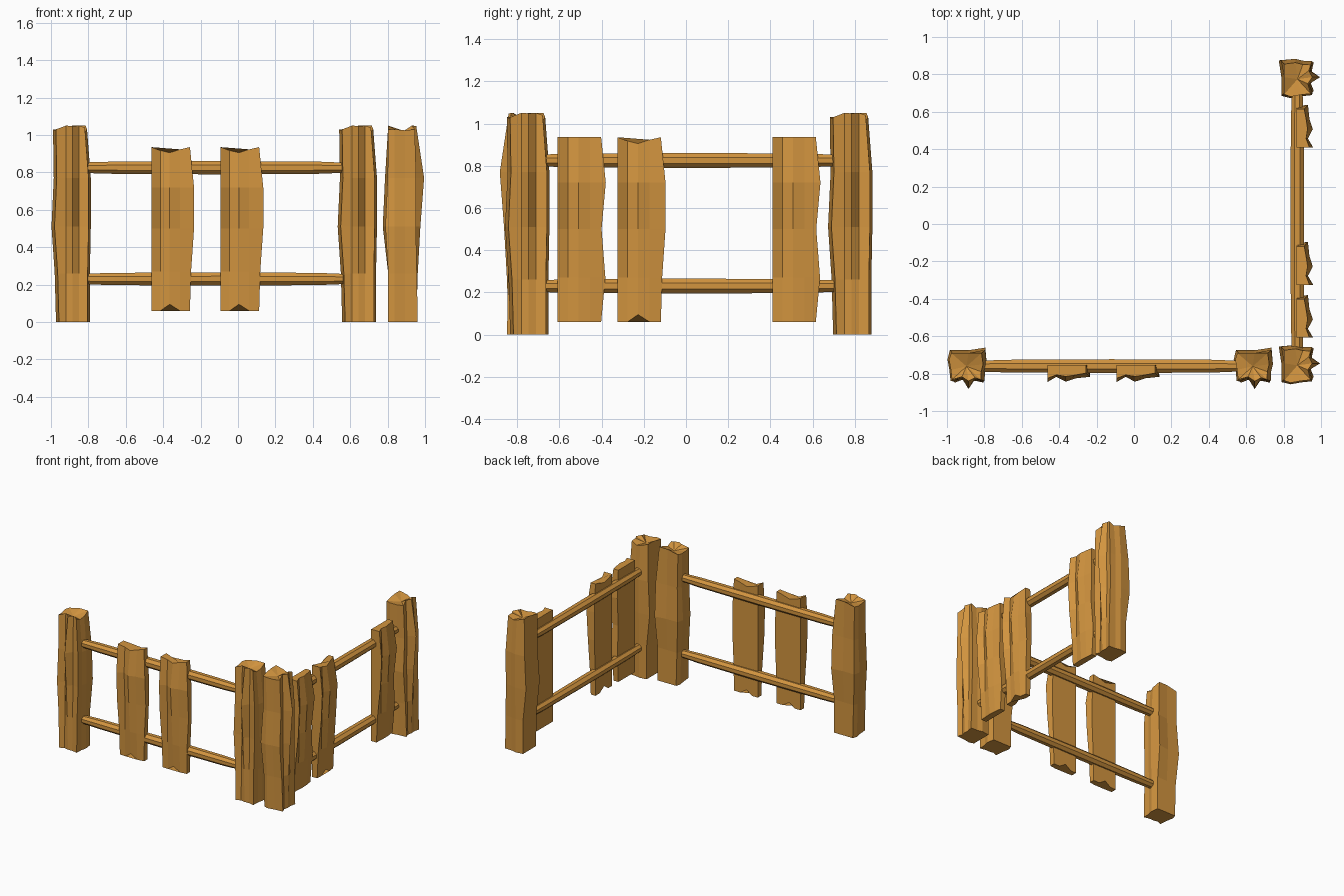
import bpy, bmesh, math
from mathutils import Matrix

if "Cube" in bpy.data.objects:
    bpy.data.objects.remove(bpy.data.objects["Cube"])

wood = bpy.data.materials.new("wood")
wood.diffuse_color = (0.65, 0.30, 0.05, 1)
wood.use_nodes = True
wood.node_tree.nodes["Principled BSDF"].inputs["Base Color"].default_value = wood.diffuse_color

# The side section is the front section turned a quarter and shifted
FRONT = Matrix.Identity(4)
SIDE = Matrix.Translation((0.113, 0.14, 0)) @ Matrix.Rotation(math.pi / 2, 4, 'Z')


def loft(name, rings, frame, dip=0.0):
    """Skin closed rings of points; the cap centres sink inwards by dip."""
    bm = bmesh.new()
    rows = [[bm.verts.new(p) for p in ring] for ring in rings]
    n = len(rows[0])
    for a, b in zip(rows, rows[1:]):
        for i in range(n):
            j = (i + 1) % n
            bm.faces.new((a[i], a[j], b[j], b[i]))
    top = bm.faces.new(rows[-1])
    bm.faces.new(rows[0][::-1])
    if dip:
        c = bmesh.ops.poke(bm, faces=[top])['verts'][0]
        c.co.z = min(v.co.z for v in rows[-1]) - dip
    bmesh.ops.recalc_face_normals(bm, faces=bm.faces)
    bm.transform(frame)
    me = bpy.data.meshes.new(name)
    bm.to_mesh(me)
    bm.free()
    me.materials.append(wood)
    ob = bpy.data.objects.new(name, me)
    bpy.context.collection.objects.link(ob)


# Split timber post: level height, left, right, back, middle depth, groove depth
POST = [(0.00, -.088, .093, .000, .150, .148),
        (0.26, -.095, .093, .000, .158, .143),
        (0.51, -.112, .098, -.015, .172, .138),
        (0.77, -.100, .098, -.003, .192, .140),
        (1.03, -.104, .078, .000, .150, .132)]
CROWN = [0, 0, -.005, 0, .02, .018, .02, .01, -.012, .0, .02, .02]


def post(name, x, frame):
    rings = []
    for k, (z, l, r, b, m, g) in enumerate(POST):
        ring = [(l + .012, b), (l, .035), (l + .010, .09), (l + .016, g + .01),
                (-.035, g - .005), (.0, m), (.035, g), (r - .012, g + .01),
                (r - .01, .10), (r, .06), (r - .008, b - (.014 if k in (2, 3) else 0)),
                (0, b)]
        rings.append([(x + u, -.69 - d, z + (CROWN[i] if k == 4 else 0))
                      for i, (u, d) in enumerate(ring)])
    loft(name, rings, frame, dip=.005)


# Rough plank: front depths across five columns at each level
COLUMNS = [-.103, -.055, -.005, .05, .103]
DEPTHS = [[.045, .047, .050, .047, .040],
          [.055, .050, .062, .058, .045],
          [.080, .052, .075, .062, .050],
          [.090, .062, .088, .070, .062],
          [.070, .052, .060, .052, .042]]
HEIGHTS = [.06, .27, .50, .72, .935]
EDGE = {True: [0, .006, .022, .022, 0], False: [0, .020, .002, .022, 0]}


def plank(name, x, notched, frame):
    rings = []
    for k, z in enumerate(HEIGHTS):
        cols = COLUMNS[:-1] + [.103 + EDGE[notched][k]]
        zs = [z] * 5
        if notched and k == 4:
            zs = [z, z - .018, z - .03, z - .012, z]
        if notched and k == 0:
            zs = [z, z, z + .035, z, z]
        front = [(x + u, -.755 - d, h) for u, d, h in zip(cols, DEPTHS[k], zs)]
        back = [(x + u, -.755, h) for u, h in zip(cols, zs)]
        back[-1] = (x + .103 + EDGE[notched][k] * .6, -.755, z)
        rings.append(front + back[::-1])
    loft(name, rings, frame)


# Eight-sided rail with tapered ends
def rail(name, z, frame):
    rings = []
    for x, r in [(-.82, .032), (-.66, .037), (-.12, .040), (.42, .037), (.58, .030)]:
        rings.append([(x, -.76 + r * math.cos(a), z + .96 * r * math.sin(a))
                      for a in [math.pi / 8 + i * math.pi / 4 for i in range(8)]])
    loft(name, rings, frame)


# Posts and rails are the same in both sections
for label, frame in (("front", FRONT), ("side", SIDE)):
    for i, x in enumerate((-.885, .645)):
        post(f"{label}_post_{i + 1}", x, frame)
    for part, z in (("lower", .23), ("upper", .825)):
        rail(f"{label}_{part}_rail", z, frame)

# Planks: section, position along it, notched ends or not
for i, (x, notched) in enumerate([(-.36, True), (.01, True)]):
    plank(f"front_plank_{i + 1}", x, notched, FRONT)
for i, (y, notched) in enumerate([(-.505, False), (-.222, True), (.512, False)]):
    plank(f"side_plank_{i + 1}", y - .14, notched, SIDE)
